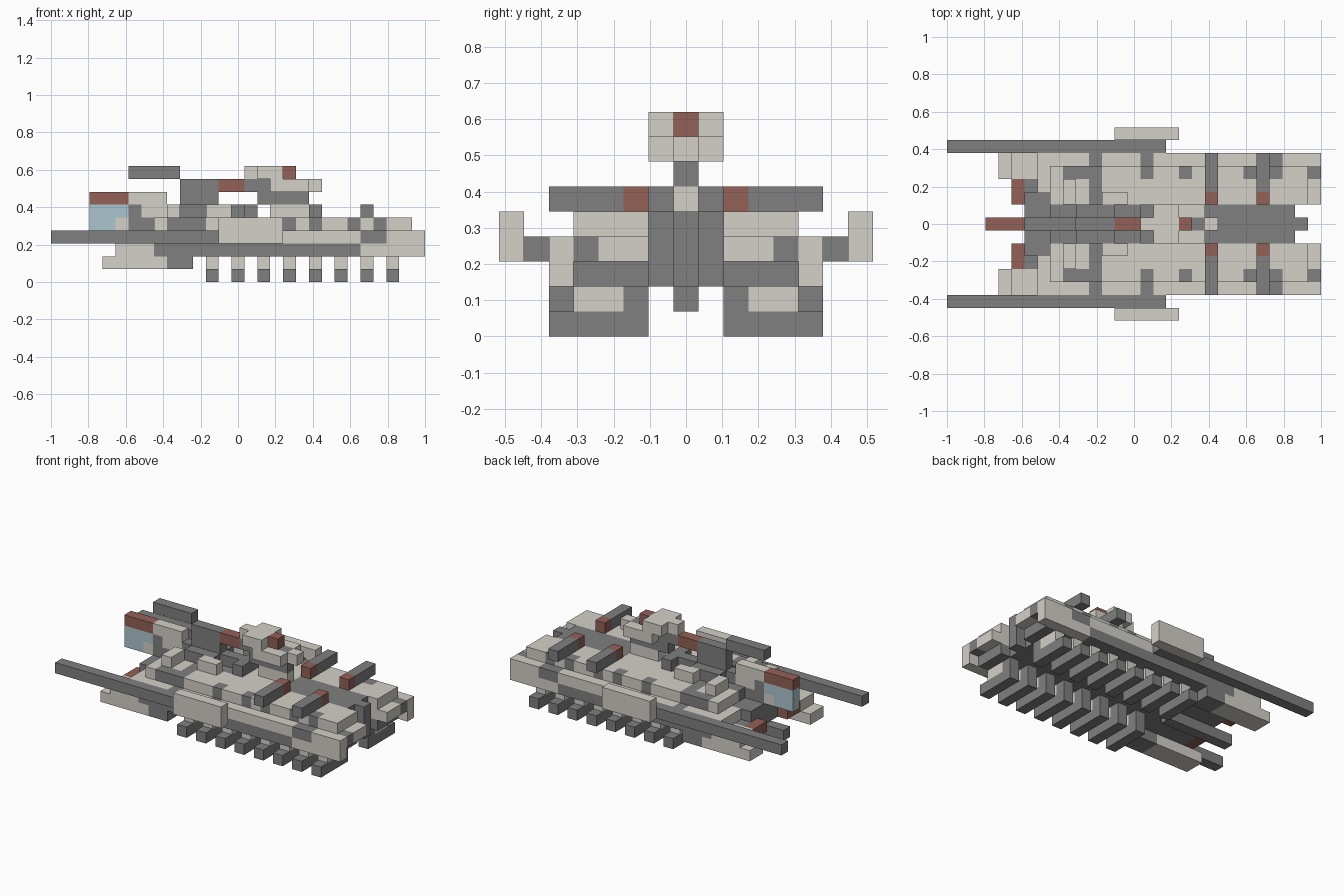
import bpy
import bmesh
from mathutils import Vector

old = bpy.data.objects.get("Cube")
if old:
    bpy.data.objects.remove(old, do_unlink=True)

U = 2 / 29  # edge length of one block


def material(name, rgb):
    m = bpy.data.materials.new(name)
    m.use_nodes = True
    m.diffuse_color = (*rgb, 1)
    bsdf = next(n for n in m.node_tree.nodes if n.type == 'BSDF_PRINCIPLED')
    bsdf.inputs["Base Color"].default_value = (*rgb, 1)
    return m


PALETTE = {
    "light": material("warm light grey", (.66, .635, .585)),
    "dark": material("dark grey", (.215, .215, .215)),
    "red": material("rust red", (.29, .12, .095)),
    "glass": material("pale blue glass", (.41, .56, .62)),
}
COLOURS = list(PALETTE)
blocks = {}


def fill(part, colour, xs, ys, zs):
    """Fill a run of blocks on both sides; each range excludes its end."""
    for i in range(*xs):
        for j in range(*ys):
            for k in range(*zs):
                for side in (j, -j):
                    blocks[i, side, k] = (part, colour)


def row(part, colour, columns, ys, zs):
    for i in columns:
        fill(part, colour, (i, i + 1), ys, zs)


# Hull: dark floor, light upper body and skirts
fill("hull", "dark", (6, 27), (0, 2), (2, 4))
fill("hull", "dark", (6, 28), (2, 5), (2, 3))
fill("hull", "light", (7, 29), (2, 6), (3, 4))
fill("hull", "light", (5, 8), (4, 6), (2, 3))
fill("hull", "dark", (8, 24), (5, 6), (2, 3))
fill("hull", "light", (24, 29), (5, 6), (2, 3))
row("hull", "dark", [11, 15, 24, 25], (5, 6), (3, 4))
row("hull", "dark", [28], (4, 5), (3, 4))
row("hull", "dark", [6, 7], (0, 3), (3, 4))

# Deck with vents along its edges and a dark engine cover
fill("deck", "light", (8, 28), (2, 5), (4, 5))
fill("deck", "light", (15, 20), (0, 2), (4, 5))
row("deck", "dark", [9, 10, 15, 18, 20, 23, 25], (4, 5), (4, 5))
row("deck", "dark", [9], (3, 5), (4, 5))
fill("engine_cover", "dark", (20, 27), (0, 2), (2, 5))
fill("engine_cover", "dark", (27, 28), (0, 1), (2, 5))
row("cross_beam", "dark", [11], (1, 5), (4, 5))

# Front fenders, lamps and keel
fill("fenders", "light", (4, 9), (4, 6), (1, 2))
fill("fenders", "dark", (9, 11), (4, 6), (1, 2))
row("front_lamps", "red", [5], (2, 4), (2, 3))
fill("keel", "dark", (4, 11), (0, 1), (1, 2))

# Track feet on legs set back under the skirts
feet = range(12, 28, 2)
row("track_feet", "dark", feet, (2, 6), (0, 1))
row("track_legs", "dark", feet, (2, 3), (1, 2))
row("track_legs", "light", feet, (3, 5), (1, 2))

# Side guns and their housings
fill("side_guns", "dark", (0, 17), (6, 7), (3, 4))
fill("gun_housings", "light", (13, 18), (7, 8), (3, 5))

# Cockpit fin
fill("cockpit", "glass", (3, 6), (0, 1), (4, 6))
fill("cockpit", "red", (3, 6), (0, 1), (6, 7))
fill("cockpit", "dark", (6, 9), (0, 1), (4, 5))
fill("cockpit", "light", (6, 9), (0, 1), (5, 7))
row("cockpit", "dark", [6], (0, 1), (5, 6))
row("cockpit", "light", [5], (0, 1), (4, 5))

# Turret base and blocks around it
fill("turret_base", "dark", (8, 15), (0, 2), (4, 5))
fill("turret_base", "dark", (9, 15), (0, 1), (5, 6))
fill("turret_base", "dark", (10, 13), (1, 2), (5, 6))
fill("turret_blocks", "light", (12, 14), (2, 3), (5, 6))
row("turret_blocks", "light", [9], (2, 4), (5, 6))
row("turret_blocks", "dark", [15], (0, 2), (5, 6))

# Upper gun
fill("upper_gun", "dark", (10, 13), (0, 1), (6, 8))
fill("upper_gun", "dark", (6, 10), (0, 1), (8, 9))
fill("upper_gun", "red", (13, 15), (0, 1), (7, 8))
fill("upper_gun", "dark", (15, 17), (0, 1), (7, 8))

# Turret head on its neck
fill("turret_neck", "light", (17, 20), (0, 1), (5, 6))
fill("turret_neck", "dark", (16, 20), (0, 1), (6, 7))
fill("turret_head", "light", (17, 20), (0, 2), (7, 8))
fill("turret_head", "light", (20, 21), (0, 1), (7, 8))
fill("turret_head", "light", (15, 18), (0, 1), (8, 9))
fill("turret_head", "light", (16, 18), (1, 2), (8, 9))
fill("turret_head", "red", (18, 19), (0, 1), (8, 9))
row("turret_head", "dark", [19], (0, 1), (7, 8))

# Red-tipped bars across the rear deck
row("deck_bars", "dark", [20, 24], (3, 6), (5, 6))
row("deck_bars", "red", [20, 24], (2, 3), (5, 6))


def build(part):
    """Make the outer faces of all blocks of one part."""
    bm = bmesh.new()
    for cell, (owner, colour) in blocks.items():
        if owner != part:
            continue
        centre = Vector(cell) + Vector((.5, 0, .5))
        for axis in range(3):
            for sign in (-1, 1):
                n = Vector((0, 0, 0))
                n[axis] = sign
                if tuple(int(c) for c in Vector(cell) + n) in blocks:
                    continue
                a = Vector((0, 0, 0))
                a[(axis + 1) % 3] = .5
                b = n.cross(a)
                ring = (a + b, b - a, -a - b, a - b)
                verts = [bm.verts.new((centre + n / 2 + r) * U - Vector((1, 0, 0)))
                         for r in ring]
                face = bm.faces.new(verts)
                face.material_index = COLOURS.index(colour)
    bmesh.ops.remove_doubles(bm, verts=bm.verts[:], dist=U / 100)
    mesh = bpy.data.meshes.new(part)
    bm.to_mesh(mesh)
    bm.free()
    for m in PALETTE.values():
        mesh.materials.append(m)
    bpy.context.collection.objects.link(bpy.data.objects.new(part, mesh))


for part in sorted({owner for owner, colour in blocks.values()}):
    build(part)
